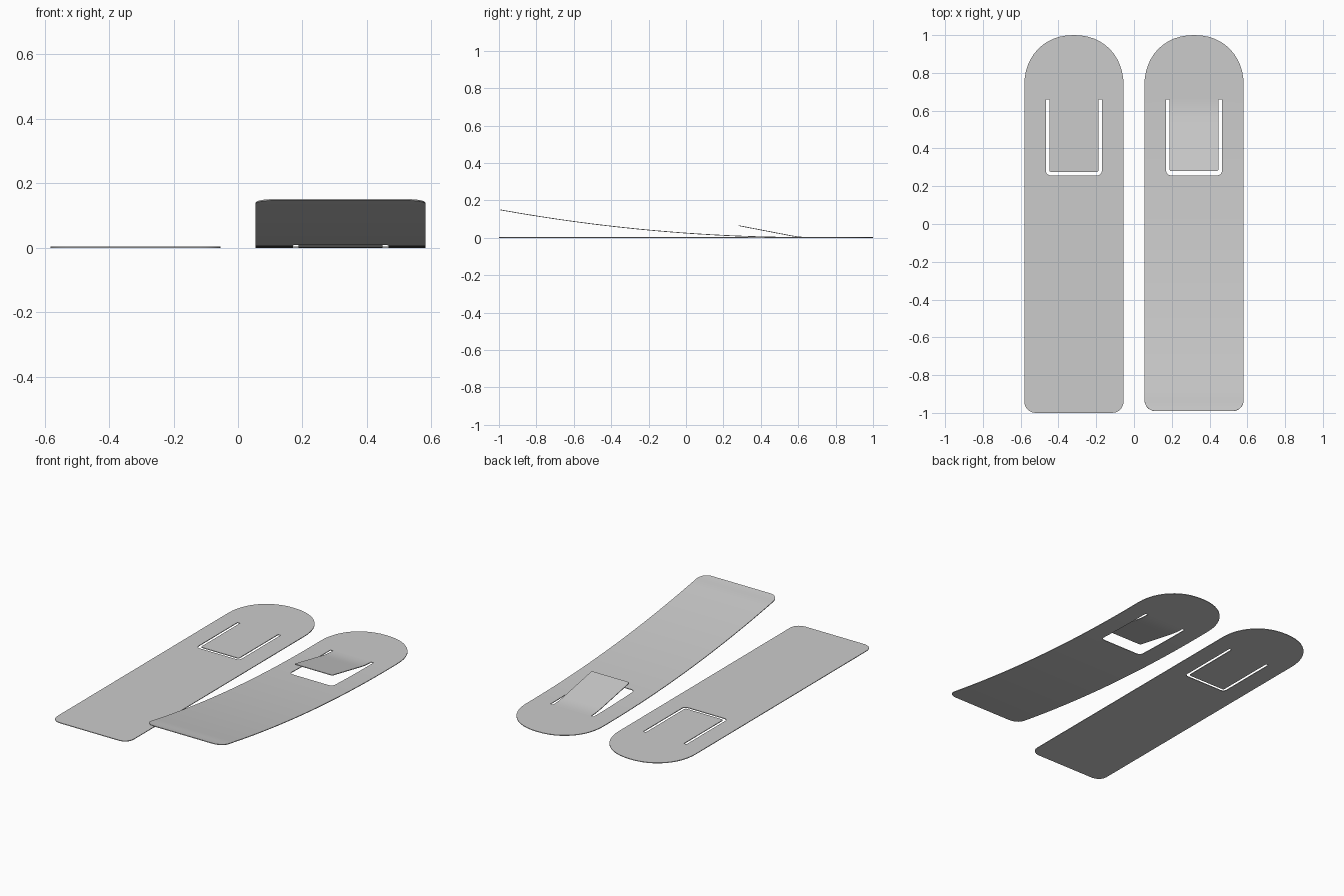
import bpy
import bmesh
from math import sin, cos, pi, radians
from mathutils import Vector

cube = bpy.data.objects.get("Cube")
if cube:
    bpy.data.objects.remove(cube, do_unlink=True)

THICK = 0.004
HALF = 0.263              # half width of a strip
OFFSET = 0.318            # strip centre from the middle
FOLD = 0.66               # line where the slot ends and the bends begin
TAB, SLOT = 0.13, 0.148   # half widths of the tab and of the slot around it


def arc(cx, cy, rx, ry, a0, a1, n, power=2.0):
    """Points along a (super)elliptic arc, angles in degrees."""
    pts = []
    for i in range(n + 1):
        a = radians(a0 + (a1 - a0) * i / n)
        c, s = cos(a), sin(a)
        x = abs(c) ** (2 / power) * (1 if c > 0 else -1)
        y = abs(s) ** (2 / power) * (1 if s > 0 else -1)
        pts.append((cx + rx * x, cy + ry * y))
    return pts


def u_corners(half, low, r):
    """Two rounded lower corners, walked from left to right."""
    return (arc(r - half, low + r, r, r, 180, 270, 5)
            + arc(half - r, low + r, r, r, 270, 360, 5))


def bend(y, span, angle):
    """Roll a flat length upward from the fold, then continue straight."""
    s = FOLD - y
    if s <= 0:
        return y, 0.0
    radius = span / angle
    t = min(s, span) / radius
    rest = max(s - span, 0)
    return (FOLD - radius * sin(t) - rest * cos(t),
            radius * (1 - cos(t)) + rest * sin(t))


def strip(name, x, bent):
    bm = bmesh.new()
    # Outer edge: round head and square foot with rounded corners
    outline = u_corners(HALF, -1, 0.06) + arc(0, 0.73, HALF, 0.27, 0, 180, 24, 2.15)
    # U-shaped slot that frees the tab
    slot = ([(-SLOT, FOLD)] + u_corners(SLOT, 0.257, 0.025) + [(SLOT, FOLD), (TAB, FOLD)]
            + u_corners(TAB, 0.275, 0.01)[::-1] + [(-TAB, FOLD)])
    for loop in (outline, slot):
        vs = [bm.verts.new((px, py, 0)) for px, py in loop]
        for a, b in zip(vs, vs[1:] + vs[:1]):
            bm.edges.new((a, b))
    bmesh.ops.triangle_fill(bm, use_beauty=True, edges=bm.edges[:],
                            normal=Vector((0, 0, 1)))

    if bent:
        # Cross cuts so that the sheet can curve
        cuts = [FOLD - 0.02 * i for i in range(7)]
        cuts += [0.5 - 0.06 * i for i in range(25)]
        for y in cuts:
            bmesh.ops.bisect_plane(bm, geom=bm.verts[:] + bm.edges[:] + bm.faces[:],
                                   plane_co=(0, y, 0), plane_no=(0, 1, 0))
        for v in bm.verts:
            on_tab = abs(v.co.x) < TAB + 0.005 and 0.27 < v.co.y < FOLD
            if on_tab:
                v.co.y, v.co.z = bend(v.co.y, 0.1, 0.19)
            else:
                v.co.y, v.co.z = bend(v.co.y, FOLD + 1, 0.178)

    for f in bm.faces:
        f.normal_update()
        if f.normal.z < 0:
            f.normal_flip()
    mesh = bpy.data.meshes.new(name)
    bm.to_mesh(mesh)
    bm.free()
    obj = bpy.data.objects.new(name, mesh)
    bpy.context.collection.objects.link(obj)
    obj.location.x = x

    # Sheet thickness
    solid = obj.modifiers.new("thickness", 'SOLIDIFY')
    solid.thickness = THICK
    solid.offset = 1
    bpy.ops.object.select_all(action='DESELECT')
    obj.select_set(True)
    bpy.context.view_layer.objects.active = obj
    bpy.ops.object.modifier_apply(modifier=solid.name)
    bpy.ops.object.shade_smooth_by_angle(angle=radians(30))
    return obj


strip("flat_strip", -OFFSET, False)
strip("bent_strip", OFFSET, True)
